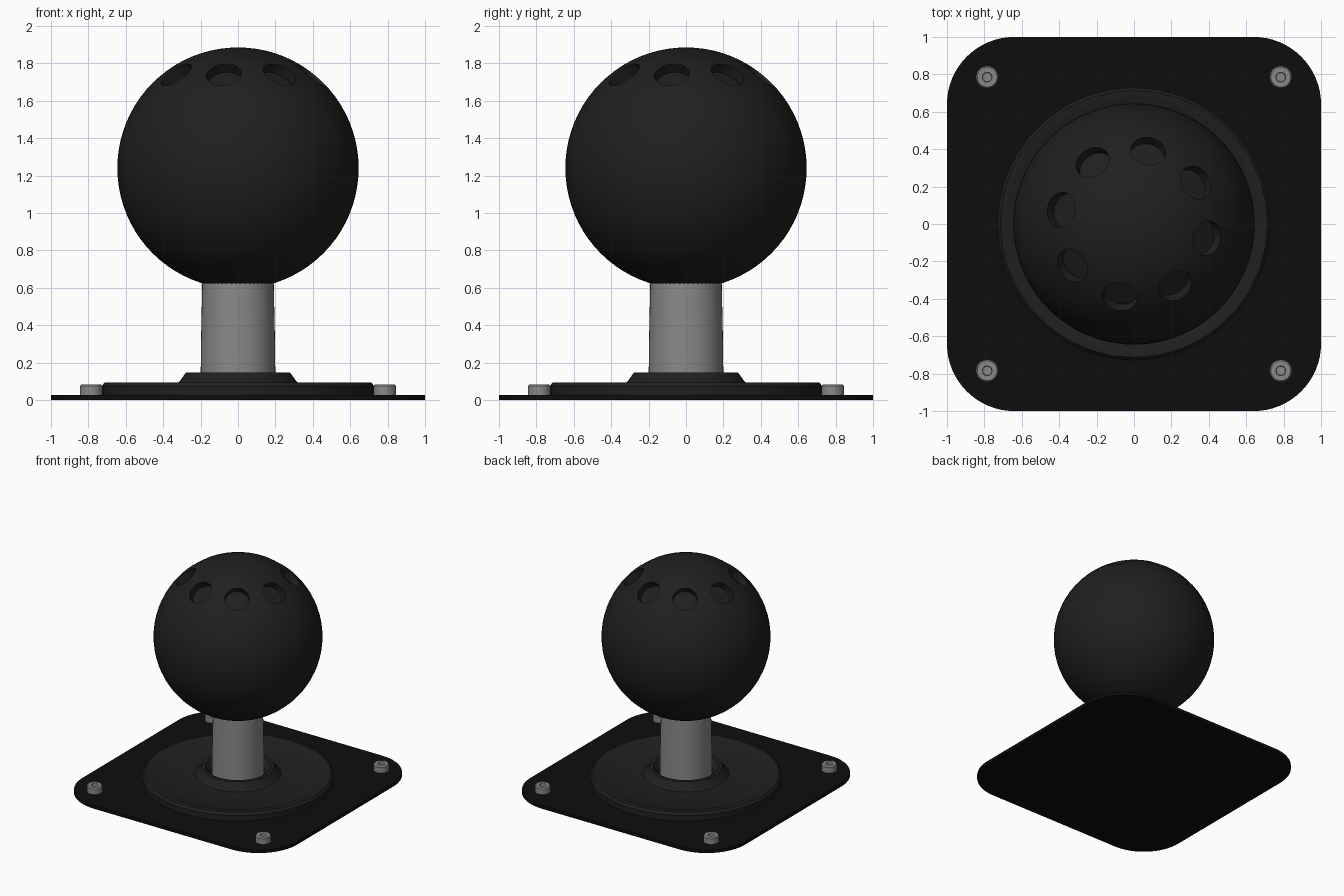
import bpy, bmesh
from math import sin, cos, pi, radians
from mathutils import Matrix, Vector

if "Cube" in bpy.data.objects:
    bpy.data.objects.remove(bpy.data.objects["Cube"])


def material(name, v):
    m = bpy.data.materials.new(name)
    m.diffuse_color = (v, v, v, 1)
    m.use_nodes = True
    m.node_tree.nodes["Principled BSDF"].inputs["Base Color"].default_value = m.diffuse_color
    return m


PLATE = material("plate_black", 0.004)
RUBBER = material("rubber_black", 0.014)
STEEL = material("steel", 0.25)


def finish(name, bm, mat):
    bmesh.ops.recalc_face_normals(bm, faces=bm.faces)
    mesh = bpy.data.meshes.new(name)
    bm.to_mesh(mesh)
    bm.free()
    ob = bpy.data.objects.new(name, mesh)
    bpy.context.collection.objects.link(ob)
    mesh.materials.append(mat)
    return ob


def activate(ob):
    bpy.ops.object.select_all(action='DESELECT')
    ob.select_set(True)
    bpy.context.view_layer.objects.active = ob


def smooth(ob, angle=30):
    activate(ob)
    bpy.ops.object.shade_smooth_by_angle(angle=radians(angle))


def lathe(name, profile, n, mat, loc=(0, 0)):
    """Spin a radius/height profile around z; both ends are capped."""
    bm = bmesh.new()
    rings = [[bm.verts.new((loc[0] + r * cos(2 * pi * i / n),
                            loc[1] + r * sin(2 * pi * i / n), z))
              for i in range(n)] for r, z in profile]
    for a, b in zip(rings, rings[1:]):
        for i in range(n):
            j = (i + 1) % n
            bm.faces.new((a[i], a[j], b[j], b[i]))
    bm.faces.new(rings[0])
    bm.faces.new(rings[-1])
    ob = finish(name, bm, mat)
    smooth(ob)
    return ob


# Base plate: rounded square
bm = bmesh.new()
R = 0.36
outline = []
for k, (sx, sy) in enumerate([(1, 1), (-1, 1), (-1, -1), (1, -1)]):
    for i in range(17):
        a = (k + i / 16) * pi / 2
        outline.append(bm.verts.new((sx * (1 - R) + R * cos(a),
                                     sy * (1 - R) + R * sin(a), 0)))
face = bm.faces.new(outline)
ext = bmesh.ops.extrude_face_region(bm, geom=[face])
bmesh.ops.translate(bm, vec=(0, 0, 0.027),
                    verts=[g for g in ext["geom"] if isinstance(g, bmesh.types.BMVert)])
smooth(finish("base_plate", bm, PLATE))

# Dust washer with raised rim and central collar
lathe("dust_washer", [(0.73, 0.02), (0.73, 0.072), (0.714, 0.093), (0.67, 0.093),
                      (0.655, 0.085), (0.33, 0.085), (0.312, 0.1), (0.278, 0.147),
                      (0.25, 0.147), (0.21, 0.1)], 36, RUBBER)

# Shaft
lathe("shaft", [(0.2, 0.09), (0.198, 0.3), (0.191, 0.63)], 48, STEEL)

# Ball grip with a ring of shallow finger holes
C, RAD, TILT, DEPTH = Vector((0, 0, 1.24)), 0.645, radians(38.5), 0.065
bm = bmesh.new()
bmesh.ops.create_uvsphere(bm, u_segments=72, v_segments=40, radius=RAD,
                          matrix=Matrix.Translation(C))
ball = finish("ball_grip", bm, RUBBER)

bm = bmesh.new()
for k in range(8):
    m = (Matrix.Translation(C) @ Matrix.Rotation(radians(79 + 45 * k), 4, 'Z')
         @ Matrix.Rotation(TILT, 4, 'Y') @ Matrix.Translation((0, 0, RAD - DEPTH + 0.1)))
    bmesh.ops.create_cone(bm, cap_ends=True, segments=28, radius1=0.094,
                          radius2=0.094, depth=0.2, matrix=m)
cutter = finish("hole_cutter", bm, RUBBER)
cutter.hide_render = True
mod = ball.modifiers.new("holes", 'BOOLEAN')
mod.object = cutter
mod.operation = 'DIFFERENCE'
mod.solver = 'EXACT'
activate(ball)
bpy.ops.object.modifier_apply(modifier=mod.name)
bpy.data.objects.remove(cutter)
smooth(ball)

# Corner screws with a small socket
for sx in (-1, 1):
    for sy in (-1, 1):
        lathe("corner_screw", [(0.06, 0.02), (0.06, 0.074), (0.053, 0.083),
                               (0.026, 0.083), (0.024, 0.055)], 24, STEEL,
              (sx * 0.785, sy * 0.785))
